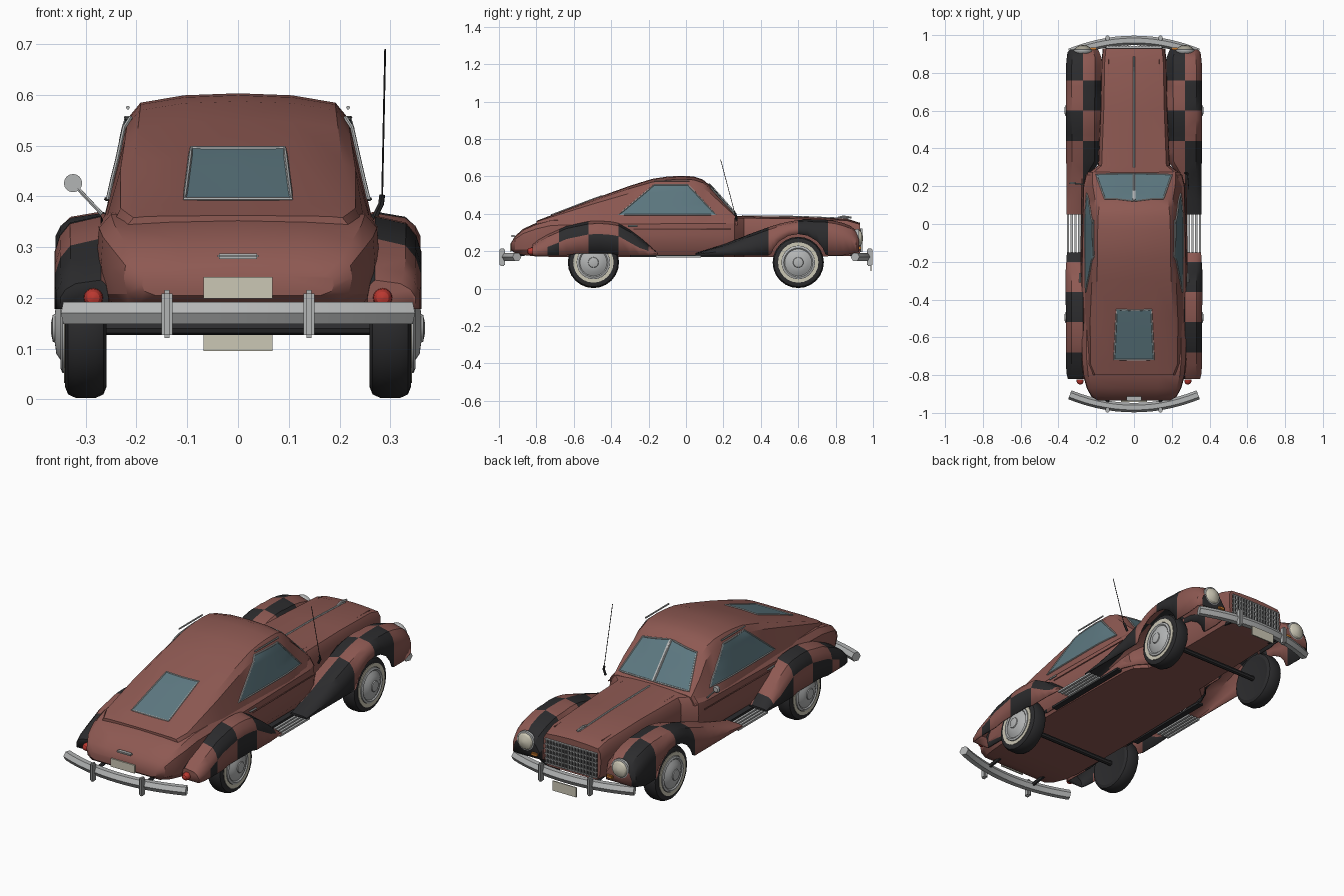
import bpy, bmesh, math
from mathutils import Vector
from mathutils.bvhtree import BVHTree

if "Cube" in bpy.data.objects:
    bpy.data.objects.remove(bpy.data.objects["Cube"])


def mat(name, r, g, b):
    m = bpy.data.materials.new(name)
    m.diffuse_color = (r, g, b, 1)
    m.use_nodes = True
    m.node_tree.nodes["Principled BSDF"].inputs["Base Color"].default_value = m.diffuse_color
    return m


RED = mat("red_paint", .27, .1, .085)
BLACK = mat("black_paint", .025, .025, .027)
GLASS = mat("glass", .11, .19, .22)
CHROME = mat("chrome", .45, .46, .46)
CREAM = mat("cream", .6, .57, .46)
LAMP_RED = mat("lamp_red", .5, .04, .03)
AMBER = mat("amber", .6, .2, .03)


def finish(name, bm, mats, angle=30):
    bmesh.ops.recalc_face_normals(bm, faces=bm.faces)
    me = bpy.data.meshes.new(name)
    bm.to_mesh(me)
    bm.free()
    for m in mats:
        me.materials.append(m)
    me.shade_smooth()
    me.set_sharp_from_angle(angle=math.radians(angle))
    ob = bpy.data.objects.new(name, me)
    bpy.context.collection.objects.link(ob)
    return ob


def loft(rings, closed=True, caps=(True, True)):
    bm = bmesh.new()
    vs = [[bm.verts.new(p) for p in r] for r in rings]
    n = len(vs[0])
    for a, b in zip(vs, vs[1:]):
        for i in range(n if closed else n - 1):
            j = (i + 1) % n
            bm.faces.new((a[i], a[j], b[j], b[i]))
    for use, r in zip(caps, (vs[0], vs[-1])):
        if use:
            bm.faces.new(r)
    return bm


def box(name, c, size, m, bevel=0):
    bm = bmesh.new()
    bmesh.ops.create_cube(bm, size=1)
    for v in bm.verts:
        v.co = Vector(c) + Vector([a * b for a, b in zip(v.co, size)])
    if bevel:
        bmesh.ops.bevel(bm, geom=bm.edges[:], offset=bevel, segments=2, affect='EDGES')
    return finish(name, bm, [m])


def lathe(name, prof, c, axis, m, seg=24):
    # prof: (radius, distance along axis)
    q = Vector((0, 0, 1)).rotation_difference(Vector(axis))
    rings = [[Vector(c) + q @ Vector((r * math.cos(t), r * math.sin(t), h))
              for t in [math.tau * k / seg for k in range(seg)]] for r, h in prof]
    return finish(name, loft(rings), [m])


def rod(name, pts, r, m, closed=False, res=1):
    cu = bpy.data.curves.new(name, 'CURVE')
    cu.dimensions = '3D'
    cu.bevel_depth, cu.bevel_resolution, cu.use_fill_caps = r, res, True
    sp = cu.splines.new('POLY')
    sp.points.add(len(pts) - 1)
    for p, co in zip(sp.points, pts):
        p.co = (*co, 1)
    sp.use_cyclic_u = closed
    tmp = bpy.data.objects.new(name + "_path", cu)
    bpy.context.collection.objects.link(tmp)
    me = bpy.data.meshes.new_from_object(tmp.evaluated_get(bpy.context.evaluated_depsgraph_get()))
    bpy.data.objects.remove(tmp)
    bm = bmesh.new()
    bm.from_mesh(me)
    return finish(name, bm, [m])


def interp(tab, y):
    for (a, u), (b, v) in zip(tab, tab[1:]):
        if y <= b:
            return u + (v - u) * max(0, (y - a) / (b - a))
    return tab[-1][1]


def mirrored(half, y):
    # half section runs from the right-hand bottom to the centre top
    return [Vector((x, y, z)) for x, z in half] + [Vector((-x, y, z)) for x, z in half[-2::-1]]


# Lower body and hood: y, half width, bottom, top
rings = []
for y, w, zb, zt in [(-.935, .19, .205, .245), (-.915, .225, .19, .28), (-.87, .25, .18, .32),
                     (-.8, .27, .172, .352), (-.72, .278, .17, .375), (-.3, .28, .17, .385),
                     (.2, .27, .17, .387), (.26, .255, .17, .389), (.31, .19, .17, .388),
                     (.6, .178, .17, .384), (.86, .172, .175, .374), (.93, .165, .18, .352)]:
    h = zt - zb
    rings.append(mirrored([(w * .86, zb), (w * .97, zb + h * .2), (w, zb + h * .55), (w * .985, zb + h * .82),
                           (w * .9, zb + h * .95), (w * .5, zt - .003), (0, zt)], y))
finish("body", loft(rings), [RED])

# Fastback cabin: y, base half width, roof half width, top
rings = []
for y, wb, wt, zt in [(-.8, .22, .2, .362), (-.74, .25, .225, .385), (-.5, .264, .226, .478), (-.3, .268, .217, .55),
                      (-.18, .268, .213, .587), (-.1, .268, .212, .599), (-.03, .268, .212, .603), (.04, .268, .21, .6),
                      (.09, .267, .205, .583), (.13, .266, .2, .55), (.2, .264, .212, .469), (.275, .245, .215, .385)]:
    z0 = .34
    h = zt - z0
    rings.append(mirrored([(wb, z0), (wt + .006, z0 + h * .81), (wt - .02, z0 + h * .93),
                           (wt * .5, z0 + h * .985), (0, zt)], y))
bm = loft(rings)
tree = BVHTree.FromBMesh(bm)
finish("cabin", bm, [RED])


def hit(p, d):
    p, d = Vector(p), Vector(d)
    h = tree.ray_cast(p - d, d)[0]
    return (h or p) - d * .005


def window(name, quad, d, n=8):
    a, b, c, e = [Vector(p) for p in quad]
    grid = [[hit(a.lerp(b, i / n).lerp(e.lerp(c, i / n), j / n), d) for i in range(n + 1)] for j in range(n + 1)]
    finish(name, loft(grid, False, (False, False)), [GLASS])
    edge = grid[0] + [r[n] for r in grid[1:]] + grid[n][n - 1::-1] + [r[0] for r in grid[n - 1:0:-1]]
    rod(name + "_frame", edge, .004, CHROME, True)


# Windows projected on the cabin
window("rear_window", [(-.105, -1, .395), (.105, -1, .395), (.092, -1, .495), (-.092, -1, .495)], (0, 1, 0))
for s in (-1, 1):
    window("side_window", [(s, -.36, .395), (s, .16, .395), (s, .01, .555), (s, -.17, .555)], (-s, 0, 0))
    window("windscreen", [(s * .005, 1, .4), (s * .2, 1, .4), (s * .155, 1, .54), (s * .005, 1, .56)], (0, -1, 0))
    rod("drip_rail", [(s * .217, -.17, .575), (s * .217, .02, .575)], .004, CHROME)


def fender(name, s, ys, top, inner, outer, bottom):
    rings = []
    for y in ys:
        zt, xi, xo = interp(top, y), interp(inner, y), interp(outer, y)
        zb = min(bottom(y), zt - .005)
        h = zt - zb
        drop = min(.07, h * .6)
        xm = min(.27, xo - .04)
        xm = max(xm, xi + .012)
        sec = [(xi, zb), (xi, zt - drop), (xi + (xm - xi) * .35, zt - drop * .25), (xm, zt),
               (xo - .03, zt - drop * .2), (xo - .01, zt - drop * .55), (xo, zt - drop), (xo, zb)]
        rings.append([Vector((s * x, y, z)) for x, z in sec])
    bm = loft(rings, False, (True, True))
    # Chequered paint
    for f in bm.faces:
        c = f.calc_center_median()
        row = math.floor((c.y + .04) / .16)
        row = max(row, 2) if c.y > 0 else row
        f.material_index = (row + math.floor(c.x / .09)) % 2
    ob = finish(name, bm, [RED, BLACK])
    sol = ob.modifiers.new("thickness", 'SOLIDIFY')
    sol.thickness = .005


def front_arch(y):
    d = abs(y - .6)
    return .14 + math.sqrt(.152 ** 2 - d * d) if d < .147 else .178 + .02 * max(0, (y - .85) / .08)


for s in (-1, 1):
    fender("front_fender", s, [.05, .13, .21, .28, .33, .38, .44, .455, .47, .5, .55, .6, .65, .7, .73, .746, .76,
                               .8, .84, .88, .91, .925],
           [(.05, .19), (.2, .235), (.33, .288), (.44, .328), (.52, .353), (.62, .37), (.74, .37),
            (.82, .358), (.88, .335), (.91, .31), (.925, .285)],
           [(.05, .265), (.25, .25), (.33, .178), (.88, .172), (.925, .19)],
           [(.05, .358), (.85, .36), (.91, .352), (.925, .335)], front_arch)
    fender("rear_fender", s, [-.82, -.79, -.74, -.68, -.64, -.58, -.52, -.46, -.4, -.36, -.3, -.25, -.2, -.15],
           [(-.82, .235), (-.79, .26), (-.74, .29), (-.64, .335), (-.52, .36), (-.43, .363), (-.36, .35),
            (-.28, .305), (-.2, .235), (-.15, .19)],
           [(-1, .255), (1, .255)], [(-.82, .35), (-.78, .36), (-.25, .362), (-.15, .355)],
           lambda y: .188 if -.64 < y < -.36 else .178)
    # Running board slats
    for k in range(4):
        box("running_board_slat", (s * (.29 + k * .02), -.04, .172), (.012, .24, .01), CHROME)
    box("sill", (s * .262, -.05, .175), (.03, .5, .012), BLACK)
    # Door trim and handle
    rod("belt_trim", [(s * .281, -.28, .318), (s * .276, .24, .318)], .003, RED)
    rod("door_handle", [(s * .285, -.31, .335), (s * .286, -.26, .335)], .005, CHROME)
    rod("hood_seam", [(s * .145, .3, .378), (s * .135, .88, .364)], .003, RED)
    # Lamps
    lathe("headlight_rim", [(.03, -.03), (.05, 0), (.05, .012), (.043, .014)], (s * .27, .912, .27), (0, 1, 0), CHROME)
    lathe("headlight", [(.043, 0), (.036, .012), (.02, .02), (.003, .023)], (s * .27, .924, .27), (0, 1, 0), CREAM)
    box("indicator", (s * .215, .928, .218), (.035, .015, .016), AMBER, .003)
    lathe("tail_light", [(.019, 0), (.018, .015), (.012, .024), (.003, .028)], (s * .285, -.822, .2), (0, -1, 0), LAMP_RED, 16)
    # Wheels
    for y in (-.495, .6):
        c = (s * .3, y, .14)
        lathe("tyre", [(.085, -.036), (.115, -.041), (.13, -.035), (.137, -.02), (.137, .02), (.13, .035),
                       (.115, .041), (.106, .04)], c, (s, 0, 0), BLACK)
        lathe("whitewall", [(.108, .036), (.108, .043), (.09, .043), (.09, .036)], c, (s, 0, 0), CREAM)
        lathe("hubcap", [(.088, .034), (.088, .046), (.078, .05), (.072, .045), (.065, .048), (.05, .058),
                         (.028, .061), (.026, .065), (.012, .068), (.003, .068)], c, (s, 0, 0), CHROME)

for y in (-.495, .6):
    rod("axle", [(-.27, y, .14), (.27, y, .14)], .013, BLACK, res=2)

# Bumpers with overriders and brackets
for name, e in (("rear", -1), ("front", 1)):
    pts = [(.34 * t, e * (.972 - .068 * t * t), .17) for t in [k / 7 for k in range(-7, 8)]]
    rod(name + "_bumper", pts, .025, CHROME, res=1)
    for s in (-1, 1):
        box(name + "_overrider", (s * .14, e * .983, .168), (.022, .03, .094), CHROME, .006)
        rod(name + "_bumper_bracket", [(s * .14, e * .86, .185), (s * .14, e * .96, .17)], .01, BLACK)

# Number plates and boot handle
box("rear_plate", (0, -.938, .22), (.136, .008, .042), CREAM)
box("front_plate", (0, .99, .12), (.136, .006, .05), CREAM)
box("boot_handle", (0, -.925, .282), (.08, .022, .01), CHROME, .003)

# Grille
box("grille_back", (0, .93, .258), (.29, .01, .125), BLACK)
for k in range(17):
    box("grille_bar", (-.14 + k * .0175, .938, .258), (.005, .012, .125), CHROME)
for k in range(6):
    box("grille_crossbar", (0, .937, .197 + k * .0245), (.296, .01, .005), CHROME)

# Hood ridge, ornament and windscreen divider
rod("hood_ridge", [(0, .3, .388), (0, .6, .385), (0, .87, .374)], .005, CHROME)
rod("hood_ornament", [(0, .81, .378), (0, .84, .386), (0, .885, .38)], .006, CHROME)
rod("windscreen_divider", [hit((0, 1, z), (0, -1, 0)) for z in (.4, .45, .5, .56)], .006, CHROME)

# Door mirror and aerial
rod("mirror_stalk", [(-.268, .21, .365), (-.318, .215, .418)], .004, CHROME)
lathe("mirror", [(.012, -.008), (.018, -.003), (.018, .004)], (-.325, .215, .426), (0, -1, 0), CHROME, 16)
rod("aerial_base", [(.27, .27, .36), (.282, .268, .385), (.284, .262, .402)], .006, BLACK)
rod("aerial", [(.284, .262, .4), (.29, .185, .69)], .0018, BLACK)
